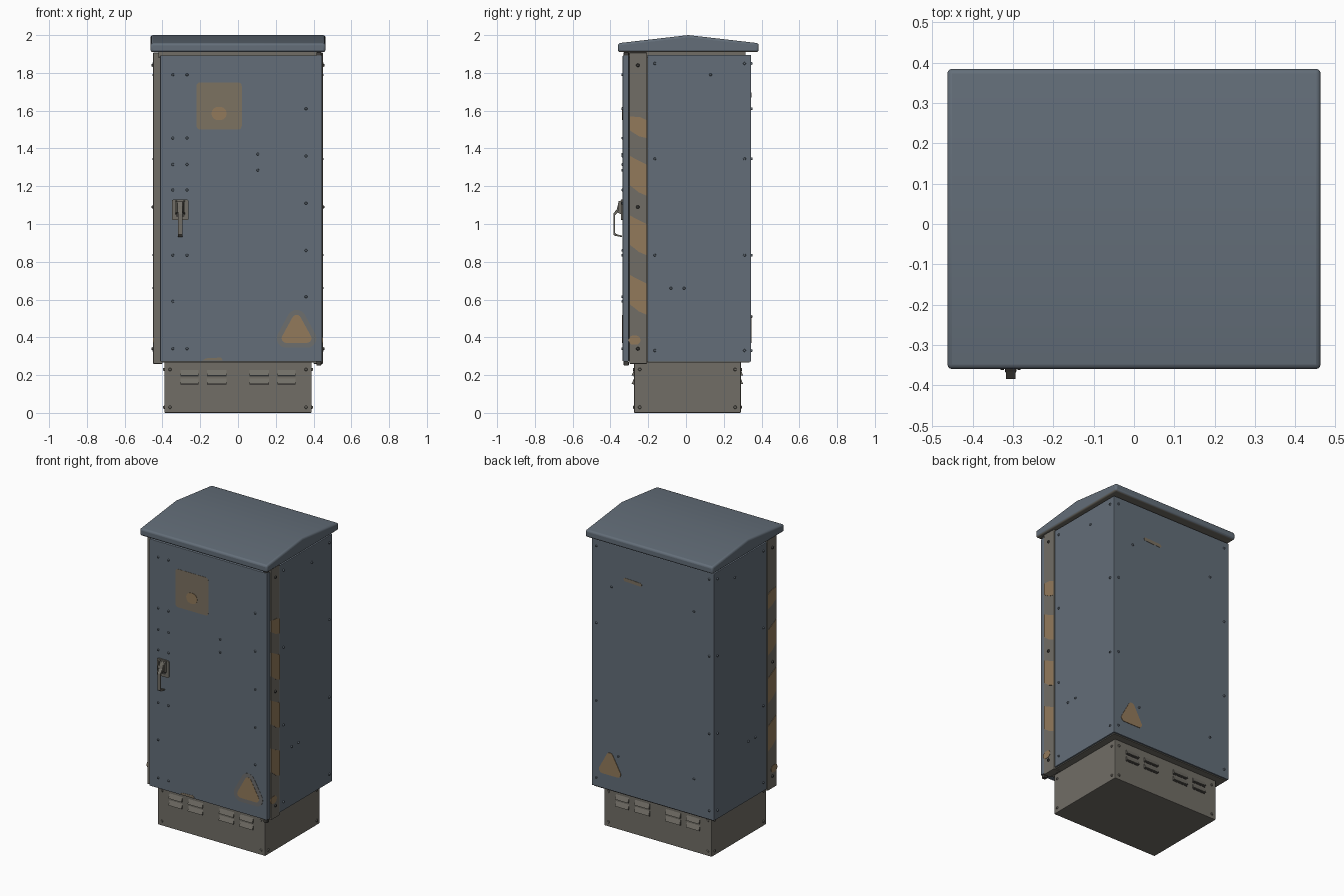
import bpy, bmesh, math
from mathutils import Vector, Matrix
from mathutils.geometry import convex_hull_2d

if "Cube" in bpy.data.objects:
    bpy.data.objects.remove(bpy.data.objects["Cube"])


def material(name, rgb):
    m = bpy.data.materials.new(name)
    m.diffuse_color = (*rgb, 1)
    m.use_nodes = True
    m.node_tree.nodes["Principled BSDF"].inputs["Base Color"].default_value = m.diffuse_color
    return m


BLUE = material("blue_grey_paint", (0.125, 0.155, 0.19))
GREY = material("warm_grey_metal", (0.165, 0.155, 0.133))
DARK = material("dark_metal", (0.05, 0.048, 0.043))
RUST = material("faded_orange", (0.29, 0.195, 0.105))
STAIN = material("faded_yellow", (0.20, 0.168, 0.12))
HALO = material("pale_halo", (0.155, 0.158, 0.155))


def finish(name, bm, mat, bevel=0.0, segments=2):
    bmesh.ops.recalc_face_normals(bm, faces=bm.faces)
    me = bpy.data.meshes.new(name)
    bm.to_mesh(me)
    bm.free()
    me.materials.append(mat)
    ob = bpy.data.objects.new(name, me)
    bpy.context.collection.objects.link(ob)
    if bevel:
        b = ob.modifiers.new("bevel", 'BEVEL')
        b.width, b.segments, b.limit_method = bevel, segments, 'ANGLE'
    return ob


def prism(name, pts, axis, a, b, mat, bevel=0.0, segments=2):
    """Extrude a 2D outline along an axis from a to b."""
    put = {'x': lambda u, v, t: (t, u, v), 'y': lambda u, v, t: (u, t, v),
           'z': lambda u, v, t: (u, v, t)}[axis]
    bm = bmesh.new()
    lo = [bm.verts.new(put(u, v, a)) for u, v in pts]
    hi = [bm.verts.new(put(u, v, b)) for u, v in pts]
    bm.faces.new(lo)
    bm.faces.new(hi)
    n = len(pts)
    for i in range(n):
        j = (i + 1) % n
        bm.faces.new((lo[i], lo[j], hi[j], hi[i]))
    return finish(name, bm, mat, bevel, segments)


def box(name, x, y, z, mat, bevel=0.0):
    pts = [(x[0], y[0]), (x[1], y[0]), (x[1], y[1]), (x[0], y[1])]
    return prism(name, pts, 'z', z[0], z[1], mat, bevel)


def rounded(pts, r):
    """Convex outline grown by a radius, with round corners."""
    cloud = [Vector((u + r * math.cos(k * math.pi / 12), v + r * math.sin(k * math.pi / 12)))
             for u, v in pts for k in range(24)]
    return [tuple(cloud[i]) for i in convex_hull_2d(cloud)]


def bolts(name, spots, direction, mat, r=0.011, h=0.012):
    bm = bmesh.new()
    rot = Vector((0, 0, 1)).rotation_difference(Vector(direction)).to_matrix().to_4x4()
    for p in spots:
        bmesh.ops.create_cone(bm, cap_ends=True, segments=10, radius1=r, radius2=r * 0.6,
                              depth=h, matrix=Matrix.Translation(p) @ rot)
    return finish(name, bm, mat)


# Plinth
box("plinth", (-0.39, 0.39), (-0.275, 0.29), (0.0, 0.27), GREY, 0.004)
for side, face, s in (("front", -0.275, -1), ("back", 0.29, 1)):
    for x0, x1 in ((-0.305, -0.21), (-0.165, -0.06), (0.06, 0.165), (0.21, 0.305)):
        for z in (0.165, 0.21):
            hood = [(face - s * 0.002, z + 0.022), (face + s * 0.013, z - 0.012),
                    (face - s * 0.002, z - 0.012)]
            prism(side + "_louvre", hood, 'x', x0, x1, GREY)
            slot = [(x0, z - 0.018), (x1, z - 0.018), (x1, z - 0.012), (x0, z - 0.012)]
            prism(side + "_louvre_slot", slot, 'y', face, face + s * 0.002, DARK)
    bolts(side + "_plinth_bolts", [(x, face, z) for x in (-0.36, 0.36) for z in (0.03, 0.23)],
          (0, s, 0), GREY)
for s in (-1, 1):
    bolts("side_plinth_bolts", [(s * 0.39, y, z) for y in (-0.245, 0.26) for z in (0.03, 0.23)],
          (s, 0, 0), GREY)

# Cabinet body, inner frame, floor and top collar
box("cabinet_body", (-0.445, 0.445), (-0.205, 0.345), (0.272, 1.895), BLUE, 0.004)
box("inner_frame", (-0.41, 0.41), (-0.302, -0.2), (0.272, 1.9), GREY)
box("floor_plate", (-0.435, 0.435), (-0.295, 0.335), (0.266, 0.274), GREY)
box("top_collar", (-0.42, 0.42), (-0.315, 0.315), (1.88, 1.915), GREY)

# Corner posts with worn hazard stripes
stripes = [(1.57, 1.495, 1.55, 1.455), (1.36, 1.205, 1.315, 1.15), (1.045, 0.89, 1.0, 0.835),
           (0.73, 0.575, 0.685, 0.52)]
for s in (-1, 1):
    box("corner_post", sorted((s * 0.4, s * 0.449)), (-0.3, -0.206), (0.26, 1.907), GREY, 0.003)
    for tl, bl, tr, br in stripes:
        prism("hazard_stripe", [(-0.297, tl), (-0.297, bl), (-0.25, (bl + br) / 2 - 0.01),
                                (-0.209, br), (-0.209, tr), (-0.24, tr + 0.015)],
              'x', s * 0.446, s * 0.451, RUST)
    prism("hazard_spot", rounded([(-0.28, 0.385), (-0.265, 0.385)], 0.024),
          'x', s * 0.446, s * 0.451, RUST)
    bolts("post_bolts", [(s * 0.451, -0.255, z) for z in (0.34, 1.09, 1.84)], (s, 0, 0), DARK)

# Door
box("door", (-0.412, 0.445), (-0.335, -0.303), (0.272, 1.893), BLUE, 0.004)
for z in (0.25, 1.888):
    box("hinge_pin", (0.415, 0.441), (-0.33, -0.303), (z, z + 0.022), DARK, 0.004)
door_spots = [(x, z) for x in (-0.345, -0.27) for z in (0.34, 0.835, 1.18, 1.315, 1.455, 1.79)]
door_spots += [(0.36, z) for z in (0.615, 0.86, 1.11, 1.36, 1.61)]
door_spots += [(-0.345, 0.59), (0.105, 1.285), (0.105, 1.37)]
bolts("door_bolts", [(x, -0.336, z) for x, z in door_spots], (0, -1, 0), BLUE, 0.009)

# Side and back panel bolts
rows = (0.33, 0.835, 1.345, 1.85)
side_spots = [(y, z) for y in (-0.165, 0.31) for z in rows]
side_spots += [(0.13, 1.79), (-0.08, 0.66), (-0.01, 0.66)]
for s in (-1, 1):
    bolts("side_panel_bolts", [(s * 0.446, y, z) for y, z in side_spots], (s, 0, 0), BLUE, 0.009)
back_spots = [(x, z) for x in (-0.41, 0.41) for z in rows]
back_spots += [(-0.3, 1.61), (0.3, 1.61), (-0.3, 0.51), (0.25, 0.51)]
bolts("back_panel_bolts", [(x, 0.346, z) for x, z in back_spots], (0, 1, 0), BLUE, 0.009)

# Faded warning decals
warning = [(0.255, 0.395), (0.365, 0.395), (0.31, 0.495)]
for face, s in ((-0.335, -1), (0.345, 1)):
    if s < 0:
        prism("warning_halo", rounded(warning, 0.05), 'y', face + 0.002, face - 0.0015, HALO)
    prism("warning_triangle", rounded(warning, 0.024), 'y', face, face + s * 0.003, RUST)
prism("square_decal", rounded([(-0.2, 1.52), (0.0, 1.52), (0.0, 1.73), (-0.2, 1.73)], 0.02),
      'y', -0.334, -0.3365, STAIN)
prism("square_decal_spot", rounded([(-0.105, 1.585), (-0.095, 1.585)], 0.035),
      'y', -0.334, -0.338, RUST)
prism("back_streak", rounded([(0.09, 1.68), (0.2, 1.685)], 0.011), 'y', 0.344, 0.347, STAIN)
prism("door_bottom_stain", [(-0.19, 0.277), (-0.08, 0.277), (-0.09, 0.293), (-0.17, 0.289)],
      'y', -0.334, -0.3365, STAIN)

# Door handle: mounting plate, cheeks, hub and swing lever
HX = -0.306
prism("handle_plate", rounded([(HX - 0.034, 1.03), (HX + 0.034, 1.03),
                               (HX + 0.034, 1.12), (HX - 0.034, 1.12)], 0.01),
      'y', -0.334, -0.343, GREY)
prism("handle_recess", rounded([(HX - 0.015, 1.045), (HX + 0.015, 1.045),
                                (HX + 0.015, 1.105), (HX - 0.015, 1.105)], 0.008),
      'y', -0.342, -0.345, DARK)
for s in (-1, 1):
    c = HX + s * 0.021
    prism("handle_cheek", [(-0.34, 1.05), (-0.362, 1.06), (-0.358, 1.12), (-0.34, 1.125)],
          'x', c - 0.004, c + 0.004, GREY)
prism("handle_hub", [(-0.34, 1.06), (-0.37, 1.06), (-0.362, 1.095), (-0.352, 1.12), (-0.34, 1.12)],
      'x', HX - 0.014, HX + 0.014, GREY, 0.003)
prism("handle_lever", [(-0.355, 1.085), (-0.365, 1.08), (-0.385, 1.055), (-0.385, 0.945),
                       (-0.378, 0.938), (-0.338, 0.93), (-0.338, 0.938), (-0.37, 0.947),
                       (-0.375, 0.953), (-0.375, 1.048), (-0.355, 1.065)],
      'x', HX - 0.012, HX + 0.012, GREY, 0.002)

# Gabled roof
roof = prism("roof", [(-0.36, 1.91), (0.385, 1.91), (0.385, 1.957), (0.012, 2.0), (-0.36, 1.957)],
             'x', -0.463, 0.463, BLUE, 0.012, 3)
roof.modifiers["bevel"].angle_limit = math.radians(40)
roof.data.materials.append(GREY)
for f in roof.data.polygons:
    if f.normal.z < -0.5:
        f.material_index = 1
bpy.context.view_layer.objects.active = roof
roof.select_set(True)
bpy.ops.object.shade_smooth_by_angle(angle=math.radians(35))
